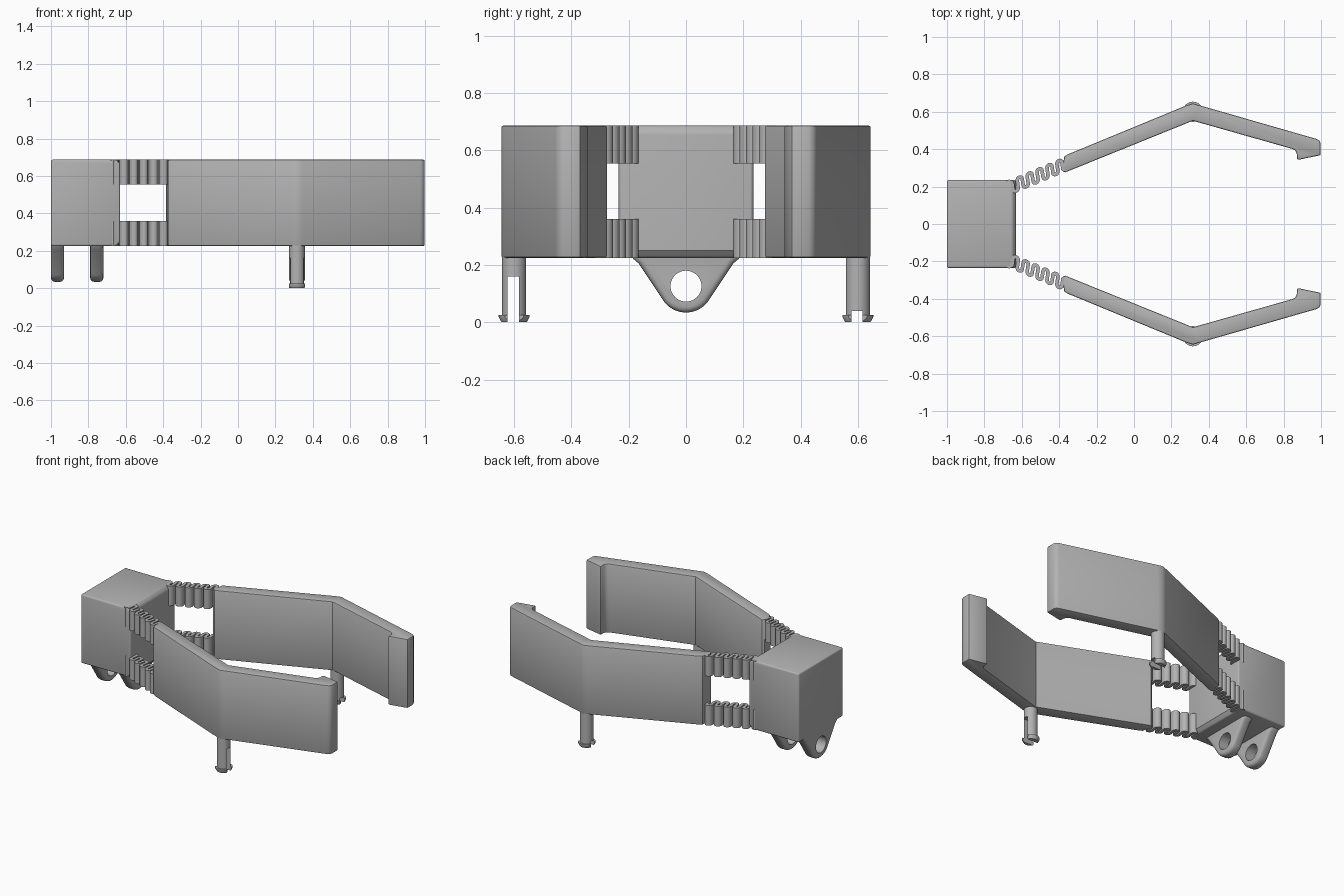
import bpy, bmesh, math
from mathutils import Vector

cube = bpy.data.objects.get("Cube")
if cube:
    bpy.data.objects.remove(cube, do_unlink=True)

grey = bpy.data.materials.new("plain_grey")
grey.use_nodes = True
grey.diffuse_color = (0.45, 0.45, 0.45, 1)
grey.node_tree.nodes["Principled BSDF"].inputs["Base Color"].default_value = (0.45, 0.45, 0.45, 1)

BOTTOM, TOP = 0.225, 0.687


def finish(name, bm):
    bmesh.ops.recalc_face_normals(bm, faces=bm.faces)
    mesh = bpy.data.meshes.new(name)
    bm.to_mesh(mesh)
    bm.free()
    mesh.materials.append(grey)
    ob = bpy.data.objects.new(name, mesh)
    bpy.context.collection.objects.link(ob)
    return ob


def prism(name, outline, offset):
    """Extrude a closed 3D outline along an offset."""
    bm = bmesh.new()
    face = bm.faces.new([bm.verts.new(p) for p in outline])
    new = bmesh.ops.extrude_face_region(bm, geom=[face])["geom"]
    bmesh.ops.translate(bm, vec=Vector(offset), verts=[v for v in new if isinstance(v, bmesh.types.BMVert)])
    return finish(name, bm)


def box(name, lo, hi):
    ring = [(lo[0], lo[1]), (hi[0], lo[1]), (hi[0], hi[1]), (lo[0], hi[1])]
    return prism(name, [(x, y, lo[2]) for x, y in ring], (0, 0, hi[2] - lo[2]))


def apply_modifier(ob, kind, **settings):
    mod = ob.modifiers.new(kind.title(), kind)
    for key, value in settings.items():
        setattr(mod, key, value)
    bpy.context.view_layer.objects.active = ob
    bpy.ops.object.modifier_apply(modifier=mod.name)


def bevel(ob, width, segments=3, angle=40):
    apply_modifier(ob, 'BEVEL', width=width, segments=segments, limit_method='ANGLE',
                   angle_limit=math.radians(angle))


def cut(ob, cutter):
    apply_modifier(ob, 'BOOLEAN', object=cutter, operation='DIFFERENCE', solver='EXACT')
    bpy.data.objects.remove(cutter, do_unlink=True)


def smooth(ob):
    bpy.ops.object.select_all(action='DESELECT')
    ob.select_set(True)
    bpy.context.view_layer.objects.active = ob
    bpy.ops.object.shade_smooth_by_angle(angle=math.radians(32))


def circle(cy, cz, r, start, end, count):
    angles = [start + (end - start) * i / count for i in range(count + 1)]
    return [(cy + r * math.cos(a), cz + r * math.sin(a)) for a in angles]


# Block at the closed end, with a chamfered inner face
profile = [(-1, BOTTOM), (-0.65, BOTTOM), (-0.63, 0.25), (-0.63, 0.664), (-0.65, TOP), (-1, TOP)]
block = prism("base_block", [(x, -0.235, z) for x, z in profile], (0, 0.47, 0))
bevel(block, 0.01)
smooth(block)

# Pair of mounting lugs under the block
for label, x in (("outer", -1.0), ("inner", -0.79)):
    tip = circle(0, 0.13, 0.096, math.radians(-142), math.radians(-38), 20)
    ring = [(-0.20, 0.26), (-0.185, 0.222), (-0.165, 0.205)] + tip + [(0.165, 0.205), (0.185, 0.222), (0.20, 0.26)]
    lug = prism(label + "_lug", [(x, y, z) for y, z in ring], (0.07, 0, 0))
    bevel(lug, 0.02)
    hole = circle(0, 0.126, 0.054, 0, math.tau, 40)[:-1]
    cut(lug, prism("hole_cutter", [(x - 0.1, y, z) for y, z in hole], (0.3, 0, 0)))
    smooth(lug)

# Outline of one arm, seen from above, ending in an inward hook
ARM = [(-0.385, 0.283), (-0.368, 0.276), (0.315, 0.552), (0.845, 0.402), (0.862, 0.393),
       (0.87, 0.378), (0.872, 0.342), (0.998, 0.368), (0.998, 0.43), (0.99, 0.446),
       (0.975, 0.455), (0.345, 0.636), (0.315, 0.645), (0.285, 0.636), (-0.355, 0.372),
       (-0.373, 0.36)]


def meander():
    """Centre line of the folded spring."""
    pitch, half = 0.0265, 0.018
    pts = [(-0.68, 0.222), (-0.667, 0.228)]
    for k in range(11):
        x0 = -0.648 + pitch * k
        down = -1 if k % 2 == 0 else 1
        local = [(x0, -down * half), (x0, down * half)]
        if k < 10:
            for i in range(1, 8):
                a = math.pi * (1 - i / 8)
                local.append((x0 + pitch / 2 * (1 + math.cos(a)),
                              down * (half + pitch / 2 * math.sin(a))))
        pts += [(x - 0.15 * w, 0.222 + 0.42 * (x + 0.60) + w) for x, w in local]
    return pts + [(-0.372, 0.292), (-0.36, 0.30)]


def post_barrel(side):
    """Round snap post with a barbed foot."""
    bm = bmesh.new()
    levels = [(0.0, 0.044), (0.018, 0.054), (0.026, 0.054), (0.026, 0.042), (0.24, 0.042)]
    rings = []
    for z, r in levels:
        rings.append([bm.verts.new((0.315 + x, side * 0.60 + y, z))
                      for x, y in circle(0, 0, r, 0, math.tau, 32)[:-1]])
    for a, b in zip(rings, rings[1:]):
        for i in range(32):
            j = (i + 1) % 32
            bm.faces.new((a[i], a[j], b[j], b[i]))
    bm.faces.new(rings[0])
    bm.faces.new(rings[-1])
    return finish(("left" if side > 0 else "right") + "_post", bm)


for side, label in ((1, "back"), (-1, "front")):
    # Gripping arm
    arm = prism(label + "_arm", [(x, side * y, BOTTOM) for x, y in ARM], (0, 0, TOP - BOTTOM))
    bevel(arm, 0.008, 2, 60)
    smooth(arm)

    # Folded springs above and below the window
    for level, lo, hi in (("lower", BOTTOM, 0.36), ("upper", 0.555, TOP)):
        bm = bmesh.new()
        rows = [[bm.verts.new((x, side * y, z)) for x, y in meander()] for z in (lo, hi)]
        for i in range(len(rows[0]) - 1):
            bm.faces.new((rows[0][i], rows[0][i + 1], rows[1][i + 1], rows[1][i]))
        spring = finish(label + "_" + level + "_spring", bm)
        apply_modifier(spring, 'SOLIDIFY', thickness=0.019, offset=0, use_even_offset=True)
        smooth(spring)

    # Snap post, flattened on two sides and slotted
    post = post_barrel(side)
    post.name = label + "_snap_post"
    for x in (0.215, 0.358):
        cut(post, box("flat_cutter", (x, side * 0.6 - 0.1, -0.1), (x + 0.057, side * 0.6 + 0.1, 0.1)))
    height = 0.16 if side < 0 else 0.04
    middle = side * 0.6 - 0.003
    cut(post, box("slot_cutter", (0.2, middle - 0.02, -0.1), (0.43, middle + 0.02, height)))
    smooth(post)
